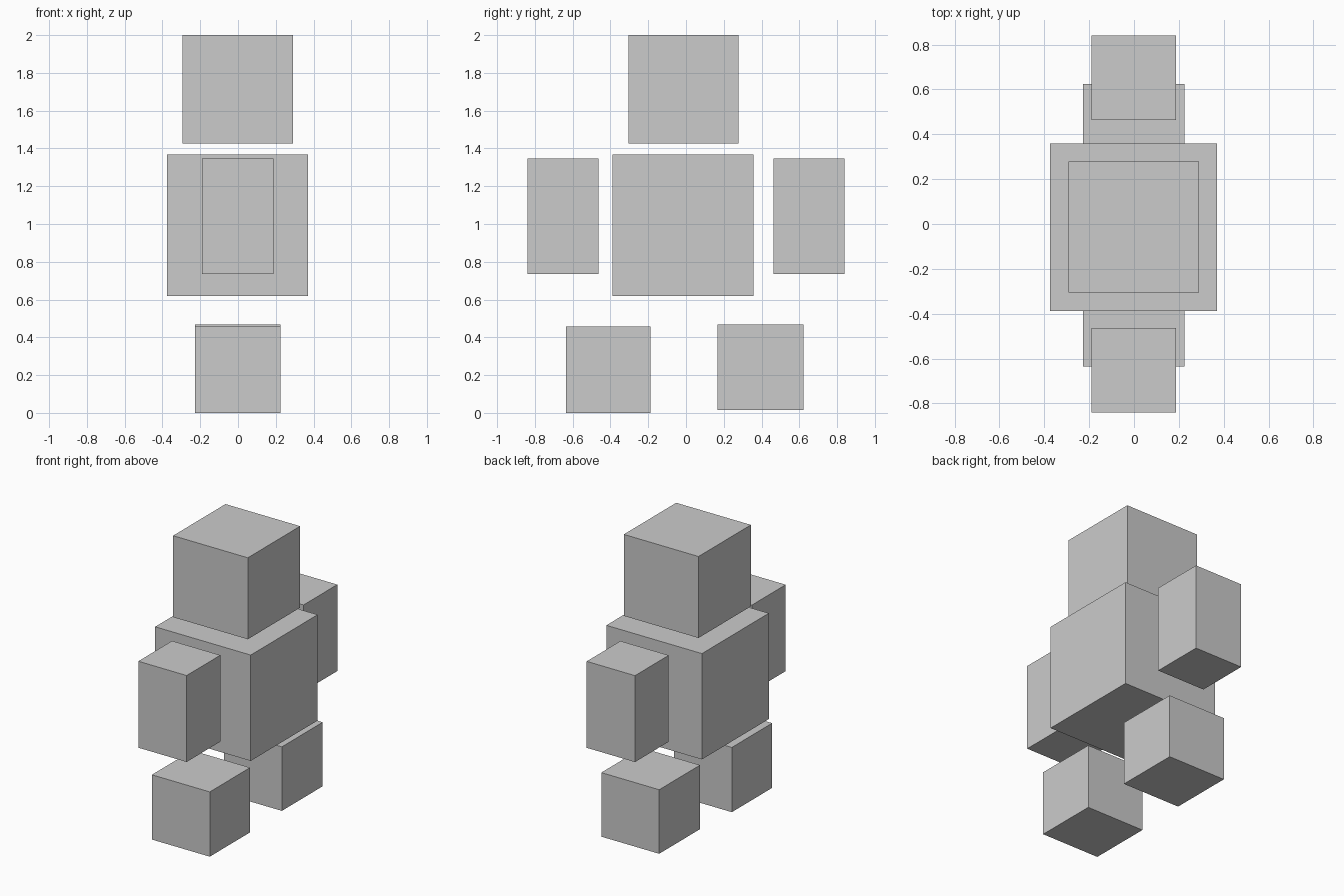
import bpy
from mathutils import Vector

cube = bpy.data.objects.get("Cube")
if cube:
    bpy.data.objects.remove(cube, do_unlink=True)

# Single plain grey
grey = bpy.data.materials.new("light_grey")
grey.use_nodes = True
colour = (0.6, 0.6, 0.6, 1.0)
grey.diffuse_color = colour
grey.node_tree.nodes["Principled BSDF"].inputs["Base Color"].default_value = colour


def block(name, low, high):
    """Add a box spanning two opposite corners."""
    low, high = Vector(low), Vector(high)
    bpy.ops.mesh.primitive_cube_add(size=1, location=(low + high) / 2)
    part = bpy.context.object
    part.name = name
    part.scale = high - low
    bpy.ops.object.transform_apply(location=False, rotation=False, scale=True)
    part.data.materials.append(grey)
    return part


# Head and torso
block("head", (-0.293, -0.305, 1.425), (0.29, 0.279, 2.0))
block("torso", (-0.375, -0.388, 0.62), (0.371, 0.358, 1.367))

# Arms, one at each end of the y axis
block("front_arm", (-0.19, -0.84, 0.736), (0.187, -0.464, 1.346))
block("back_arm", (-0.19, 0.464, 0.736), (0.187, 0.84, 1.346))

# Legs, the back one standing slightly higher
block("front_leg", (-0.227, -0.636, 0.0), (0.225, -0.187, 0.457))
block("back_leg", (-0.227, 0.168, 0.016), (0.225, 0.623, 0.468))
